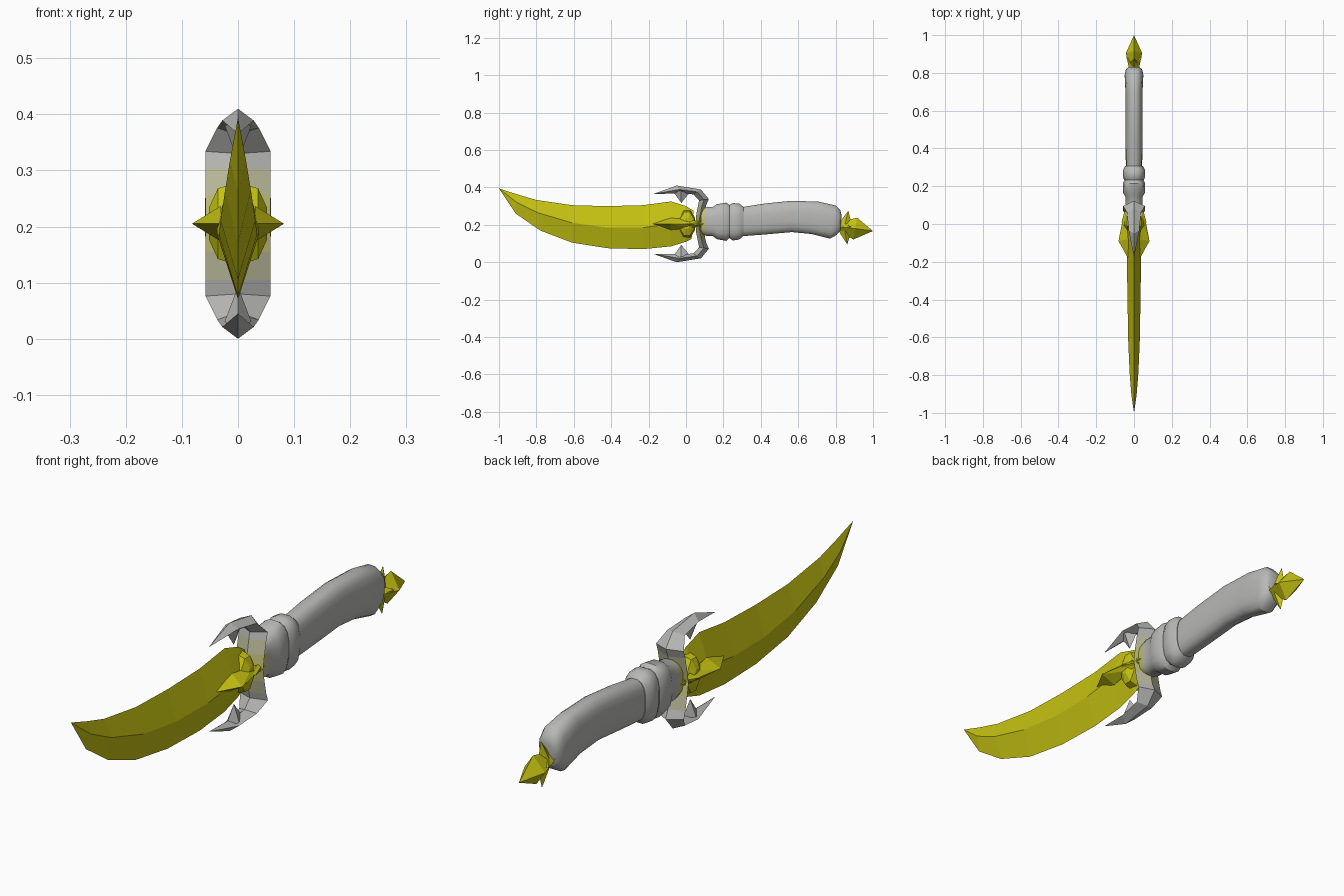
import bpy, bmesh, math
from mathutils import Vector

cube = bpy.data.objects.get("Cube")
if cube:
    bpy.data.objects.remove(cube, do_unlink=True)


def material(name, rgb):
    m = bpy.data.materials.new(name)
    m.use_nodes = True
    m.diffuse_color = (*rgb, 1)
    m.node_tree.nodes["Principled BSDF"].inputs["Base Color"].default_value = (*rgb, 1)
    return m


gold = material("gold", (0.56, 0.54, 0.006))
steel = material("steel_grey", (0.48, 0.48, 0.47))
pale = material("pale_gold_grey", (0.50, 0.50, 0.33))
straw = material("straw_gold", (0.53, 0.52, 0.19))
MID = 0.205  # height of the long axis


def loft(name, rings, mats, rule=None, smooth=False):
    """Skin a list of equal rings; a ring of one point closes to a tip."""
    bm = bmesh.new()
    loops = [[bm.verts.new(p) for p in ring] for ring in rings]
    n = max(len(r) for r in loops)
    for a, b in zip(loops, loops[1:]):
        for i in range(n):
            j = (i + 1) % n
            quad = [a[i % len(a)], a[j % len(a)], b[j % len(b)], b[i % len(b)]]
            bm.faces.new(list(dict.fromkeys(quad)))
    for end in (loops[0], loops[-1]):
        if len(end) > 2:
            bm.faces.new(end)
    bmesh.ops.recalc_face_normals(bm, faces=bm.faces)
    if rule:
        for f in bm.faces:
            f.material_index = rule(f.calc_center_median())
    mesh = bpy.data.meshes.new(name)
    bm.to_mesh(mesh)
    bm.free()
    for m in mats:
        mesh.materials.append(m)
    ob = bpy.data.objects.new(name, mesh)
    bpy.context.collection.objects.link(ob)
    if smooth:
        bpy.ops.object.select_all(action="DESELECT")
        ob.select_set(True)
        bpy.context.view_layer.objects.active = ob
        bpy.ops.object.shade_smooth_by_angle(angle=math.radians(40))
    return ob


def diamond(a, b, w, t=0.5):
    """Four-sided section between (y, z) points a and b, with side corners at t."""
    y, z = (a[k] + (b[k] - a[k]) * t for k in (0, 1))
    return [(0, *a), (w, y, z), (0, *b), (-w, y, z)]


# Blade: spine, edge, half thickness and ridge position
blade = [[(0, -1, 0.395)]]
for top, edge, w, t in [
    ((-0.9, 0.362), (-0.91, 0.26), 0.014, 0.42),
    ((-0.8, 0.333), (-0.78, 0.17), 0.023, 0.42),
    ((-0.61, 0.305), (-0.61, 0.105), 0.031, 0.47),
    ((-0.42, 0.30), (-0.42, 0.075), 0.034, 0.51),
    ((-0.23, 0.305), (-0.23, 0.07), 0.037, 0.51),
    ((-0.08, 0.325), (-0.08, 0.085), 0.038, 0.5),
    ((0.0, 0.30), (0.0, 0.11), 0.038, 0.5),
    ((0.04, 0.275), (0.03, 0.125), 0.03, 0.48),
]:
    blade.append(diamond(top, edge, w, t))
loft("blade", blade, [gold])


# Handle: rounded sections, each given by its top, bottom and half width
def rounded(yt, zt, yb, zb, w, n=16):
    ring = []
    for i in range(n):
        a = 2 * math.pi * (i + 0.5) / n
        c, s = math.cos(a), math.sin(a)
        x = math.copysign(abs(c) ** 0.75, c) * w
        k = (1 + math.copysign(abs(s) ** 0.75, s)) / 2
        ring.append((x, yb + (yt - yb) * k, zb + (zt - zb) * k))
    return ring


def straight(y, zt, zb, w):
    return rounded(y, zt, y, zb, w)


ferrule = [straight(*s) for s in [
    (0.08, 0.285, 0.15, 0.045), (0.108, 0.295, 0.14, 0.047),
    (0.145, 0.298, 0.138, 0.047), (0.165, 0.312, 0.122, 0.058),
    (0.215, 0.32, 0.113, 0.06), (0.232, 0.308, 0.128, 0.052),
    (0.25, 0.318, 0.115, 0.06), (0.285, 0.315, 0.12, 0.06),
    (0.308, 0.297, 0.14, 0.047)]]
loft("handle_collar", ferrule, [steel, straw], lambda c: int(c.y < 0.11), True)

grip = [straight(0.3, 0.296, 0.138, 0.044)] + [rounded(*s) for s in [
    (0.42, 0.315, 0.43, 0.148, 0.045), (0.565, 0.33, 0.565, 0.16, 0.045),
    (0.71, 0.325, 0.67, 0.15, 0.045), (0.8, 0.305, 0.77, 0.125, 0.05),
    (0.825, 0.28, 0.805, 0.145, 0.044), (0.832, 0.25, 0.825, 0.17, 0.03)]]
loft("grip", grip, [steel], smooth=True)


# Crossguard: middle column with a curved prong and barb above and below
def tint(c):
    d = abs(c.z - MID)
    return 2 if d < 0.05 else 1 if d < 0.1 else 0


prong = [((0.085, 0), (0.05, 0), 0.058), ((0.097, 0.05), (0.055, 0.05), 0.058),
         ((0.108, 0.1), (0.065, 0.1), 0.058), ((0.122, 0.133), (0.07, 0.125), 0.058),
         ((0.08, 0.184), (0.04, 0.158), 0.037), ((-0.05, 0.205), (-0.02, 0.163), 0.028)]
for side, s in (("upper", 1), ("lower", -1)):
    def at(p):
        return (p[0], MID + s * p[1])
    rings = [diamond(at(a), at(b), w) for a, b, w in prong]
    rings.append([(0, *at((-0.175, 0.16)))])
    loft(side + "_guard_prong", rings, [steel, pale, straw], tint)
    barb = [diamond(at((-0.075, 0.182)), at((0.02, 0.168)), 0.024),
            [(0, *at((-0.025, 0.112)))]]
    loft(side + "_guard_barb", barb, [steel])

# Faceted boss wrapped around the base of the blade
boss = []
for x, r in ((-0.052, 0.03), (-0.036, 0.068), (0, 0.08), (0.036, 0.068), (0.052, 0.03)):
    boss.append([(x, 0.005 + 0.6 * r * math.cos(a), MID + r * math.sin(a))
                 for a in (math.pi * (i + 0.5) / 4 for i in range(8))])
loft("boss", boss, [gold])

# Pointed leaf gem on each side of the boss
for side, s in (("left", 1), ("right", -1)):
    base = [(s * x, y, MID + z) for x, y, z in (
        (0.03, -0.185, 0), (0.03, -0.08, 0.032), (0.04, 0.03, 0.022),
        (0.045, 0.1, 0), (0.04, 0.03, -0.022), (0.03, -0.08, -0.032))]
    crest = [(s * 0.082, -0.09, MID)]
    loft(side + "_leaf_gem", [base, crest], [gold])
    rear = [(s * x, y, MID + z) for x, y, z in (
        (0.04, -0.03, 0.02), (0.04, 0.1, 0.012), (0.04, 0.1, -0.012), (0.04, -0.03, -0.02))]
    loft(side + "_gem_root", [rear, [(s * 0.066, 0.01, MID)]], [gold])

# Pommel crystal with claws around its root
loft("pommel_crystal", [
    diamond((0.82, 0.215), (0.82, 0.165), 0.026),
    diamond((0.915, 0.238), (0.895, 0.122), 0.043),
    [(0, 1.0, 0.167)]], [gold])
for name, tip, w in (("upper", (0, 0.868, 0.275), 0.022), ("lower", (0, 0.862, 0.095), 0.022),
                     ("left", (0.04, 0.88, 0.19), 0.02), ("right", (-0.04, 0.88, 0.19), 0.02)):
    out = Vector((tip[0], 0, tip[2] - 0.187)).normalized()
    across = Vector((out.z, 0, -out.x)) * w
    root = Vector((0, 0.85, 0.187)) + out * 0.018
    along = Vector((0, 0.035, 0))
    loft(name + "_pommel_claw",
         [[root - along, root + across, root + along, root - across], [tip]], [gold])
